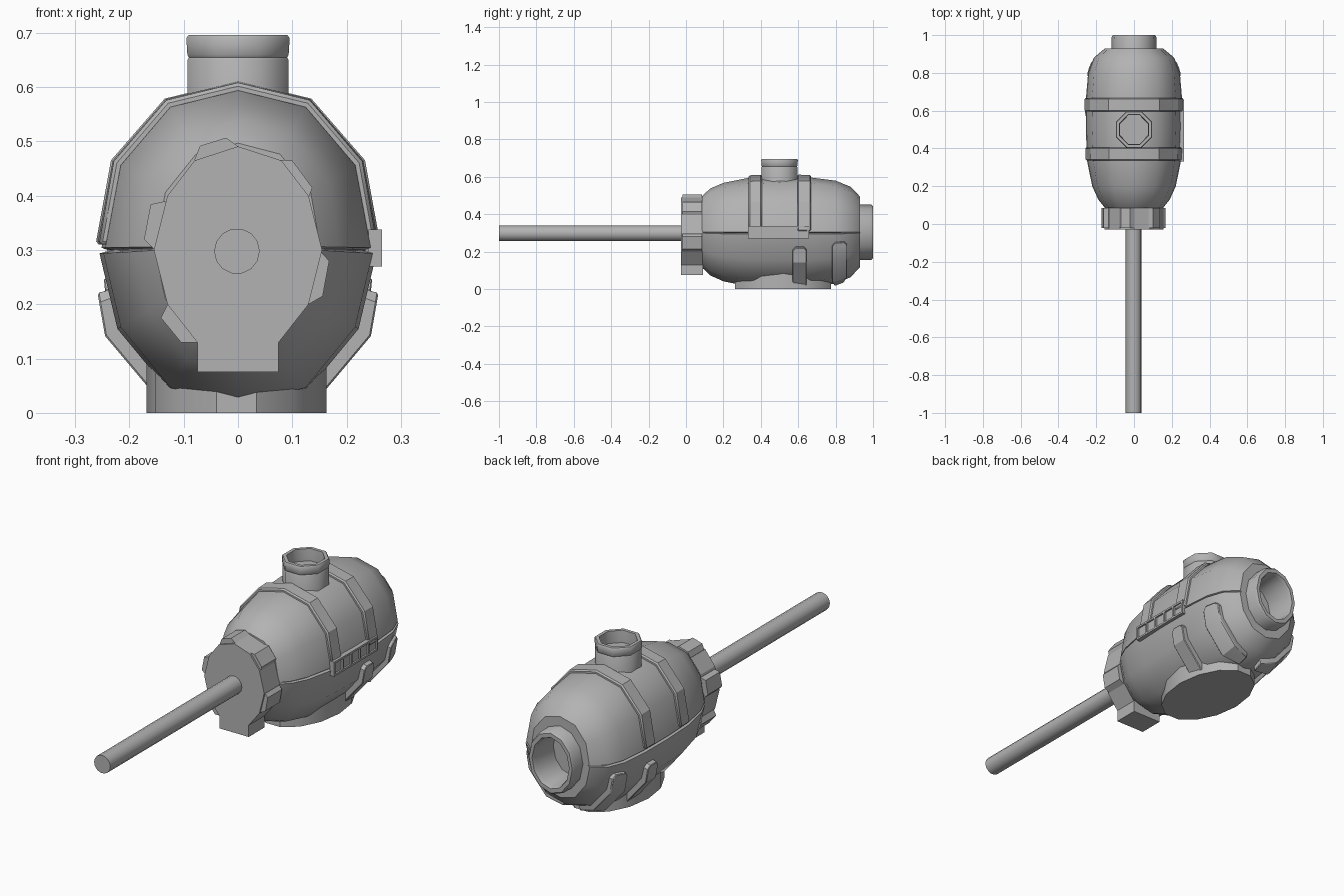
import bpy, bmesh
from math import sin, cos, pi, radians, floor

if "Cube" in bpy.data.objects:
    bpy.data.objects.remove(bpy.data.objects["Cube"])

CZ = 0.31
# body rings: y, half width, half height
RINGS = [(.085, .15, .187), (.13, .185, .228), (.2, .216, .258), (.33, .242, .284), (.5, .249, .29),
         (.67, .248, .286), (.8, .237, .27), (.88, .208, .237), (.93, .15, .185)]

grey = bpy.data.materials.new("dark_grey")
grey.diffuse_color = (.45, .45, .45, 1)
grey.use_nodes = True
grey.node_tree.nodes["Principled BSDF"].inputs["Base Color"].default_value = grey.diffuse_color


def make(name, verts, faces, bevel=0, smooth=30):
    bm = bmesh.new()
    vs = [bm.verts.new(v) for v in verts]
    for f in faces:
        bm.faces.new([vs[i] for i in f])
    bmesh.ops.recalc_face_normals(bm, faces=bm.faces)
    me = bpy.data.meshes.new(name)
    bm.to_mesh(me)
    bm.free()
    me.materials.append(grey)
    ob = bpy.data.objects.new(name, me)
    bpy.context.collection.objects.link(ob)
    if bevel:
        m = ob.modifiers.new("Bevel", 'BEVEL')
        m.width, m.segments, m.limit_method = bevel, 1, 'ANGLE'
        m.angle_limit = radians(50)
    if smooth:
        bpy.ops.object.select_all(action='DESELECT')
        ob.select_set(True)
        bpy.context.view_layer.objects.active = ob
        bpy.ops.object.shade_smooth_by_angle(angle=radians(smooth))
    return ob


def loft(name, loops, caps=True, **kw):
    n = len(loops[0])
    faces = [(i*n+j, i*n+(j+1) % n, (i+1)*n+(j+1) % n, (i+1)*n+j)
             for i in range(len(loops)-1) for j in range(n)]
    if caps:
        faces += [tuple(range(n)), tuple(range((len(loops)-1)*n, len(loops)*n))]
    return make(name, [p for l in loops for p in l], faces, **kw)


def lathe(name, profile, n, loc, axis='Z', scale=(1, 1), phase=0, **kw):
    loops = []
    for r, h in profile:
        loop = []
        for k in range(n):
            a = phase + 2*pi*k/n
            u, v = r*cos(a)*scale[0], r*sin(a)*scale[1]
            p = (u, v, h) if axis == 'Z' else (u, h, v)
            loop.append(tuple(p[i]+loc[i] for i in range(3)))
        loops.append(loop)
    return loft(name, loops, **kw)


def prism(name, pts, y0, y1, **kw):
    return loft(name, [[(x, y, z) for x, z in pts] for y in (y0, y1)], **kw)


def corner(deg):
    """Unit corner of the twelve-sided section: fuller shoulders, deeper belly."""
    s = 1.03 if deg % 90 else 1
    v = sin(radians(deg))*s
    return cos(radians(deg))*s, v*(1.04 if v < 0 else 1)


def surface(y, deg, off):
    """Point on the barrel, pushed outward by off."""
    for a, b in zip(RINGS, RINGS[1:]):
        if y <= b[0]:
            break
    t = (y-a[0])/(b[0]-a[0])
    rx, rz = (a[i]+(b[i]-a[i])*t+off for i in (1, 2))
    k = floor(deg/30)
    f = deg/30-k
    (u0, v0), (u1, v1) = corner(30*k), corner(30*k+30)
    return (rx*(u0*(1-f)+u1*f), y, CZ+rz*(v0*(1-f)+v1*f))


def strap(name, y0, y1, degs, off, bevel=.006, taper=0):
    loops = []
    for i, d in enumerate(degs):
        t = taper if i in (0, len(degs)-1) else 0
        a, b = y0+t, y1-t
        m = (a+b)/2
        loops.append([surface(a, d, -.03), surface(a, d, off), surface(m, d, off),
                      surface(b, d, off), surface(b, d, -.03)])
    return loft(name, loops, bevel=bevel)


# barrel with a seam groove on both sides and a bore at the rear
seam = [(1.01, -.02), (.965, -.034), (.97, -.042), (1.025, -.056)]
right = [corner(a) for a in (90, 60, 30)]+seam+[corner(a) for a in (-30, -60, -90)]
section = right+[(-u, v) for u, v in reversed(right[1:-1])]
body_rings = RINGS+[(.93, .106, .132), (.83, .106, .132)]
loft("barrel_body", [[(u*rx, y, CZ+v*rz) for u, v in section] for y, rx, rz in body_rings], smooth=40)

# upper straps
for n, (y0, y1) in enumerate([(.335, .405), (.595, .668)]):
    strap(f"upper_strap_{n}", y0, y1, [0, 30, 60, 90, 120, 150, 180], .014)

# lower ribs on each side
for s, side in ((1, "right"), (-1, "left")):
    fix = (lambda d: d) if s > 0 else (lambda d: 180-d)
    strap(f"short_rib_{side}", .57, .645, [fix(d) for d in (-16, -19, -30, -60, -65)], .026,
          bevel=.003, taper=.015)
    strap(f"long_rib_{side}", .78, .86, [fix(d) for d in (-12, -16, -30, -60, -80)], .022,
          bevel=.003, taper=.015)

# oval foot
lathe("oval_foot", [(1, 0), (1, .14)], 14, (-.003, .518, 0), scale=(.166, .263))

# filler neck with lip
lathe("top_neck", [(.1, .5), (.1, .65), (.097, .655), (.1, .66), (.102, .69), (.098, .696),
                   (.082, .696), (.079, .66), (.079, .64)], 8, (0, .5, 0), phase=pi/8,
      scale=(1.01, 1.04), smooth=50)

# rear collar, hollow
lathe("rear_collar", [(.119, .83), (.118, .99), (.112, 1), (.096, 1), (.091, .985), (.091, .85)],
      12, (0, 0, .304), 'Y', scale=(1, 1.25), smooth=40)

# front cap plate with square foot and grip lugs
plate = [(0, .491), (.08, .465), (.13, .4), (.155, .3), (.13, .2), (.075, .13), (.075, .075)]
plate += [(-x, z) for x, z in reversed(plate[1:])]
prism("front_cap", plate, -.028, .09, smooth=0)
lugs = [[(-.08, .467), (-.07, .492), (-.022, .507), (0, .491)],
        [(.075, .466), (.1, .465), (.137, .415), (.13, .395)],
        [(-.135, .39), (-.161, .384), (-.173, .32), (-.153, .3)],
        [(.15, .3), (.168, .28), (.156, .215), (.13, .2)],
        [(-.13, .2), (-.142, .175), (-.105, .13), (-.075, .13)]]
for n, lug in enumerate(lugs):
    prism(f"cap_lug_{n}", lug+[(0, .3)], -.02, .085, smooth=0)

# long rod
lathe("rod", [(.042, -1), (.042, 0)], 14, (-.002, 0, .298), 'Y')


# side vent: backing, rails and dividers
def box(name, x0, x1, y0, y1, z0, z1):
    prism(name, [(x0, z0), (x1, z0), (x1, z1), (x0, z1)], y0, y1, smooth=0)


box("vent_back", .225, .257, .335, .65, .275, .33)
for n, z in enumerate((.27, .329)):
    box(f"vent_rail_{n}", .24, .265, .332, .657, z, z+.009)
for n in range(6):
    y = .332+n*.0632
    box(f"vent_bar_{n}", .24, .265, y, y+.009, .272, .336)
